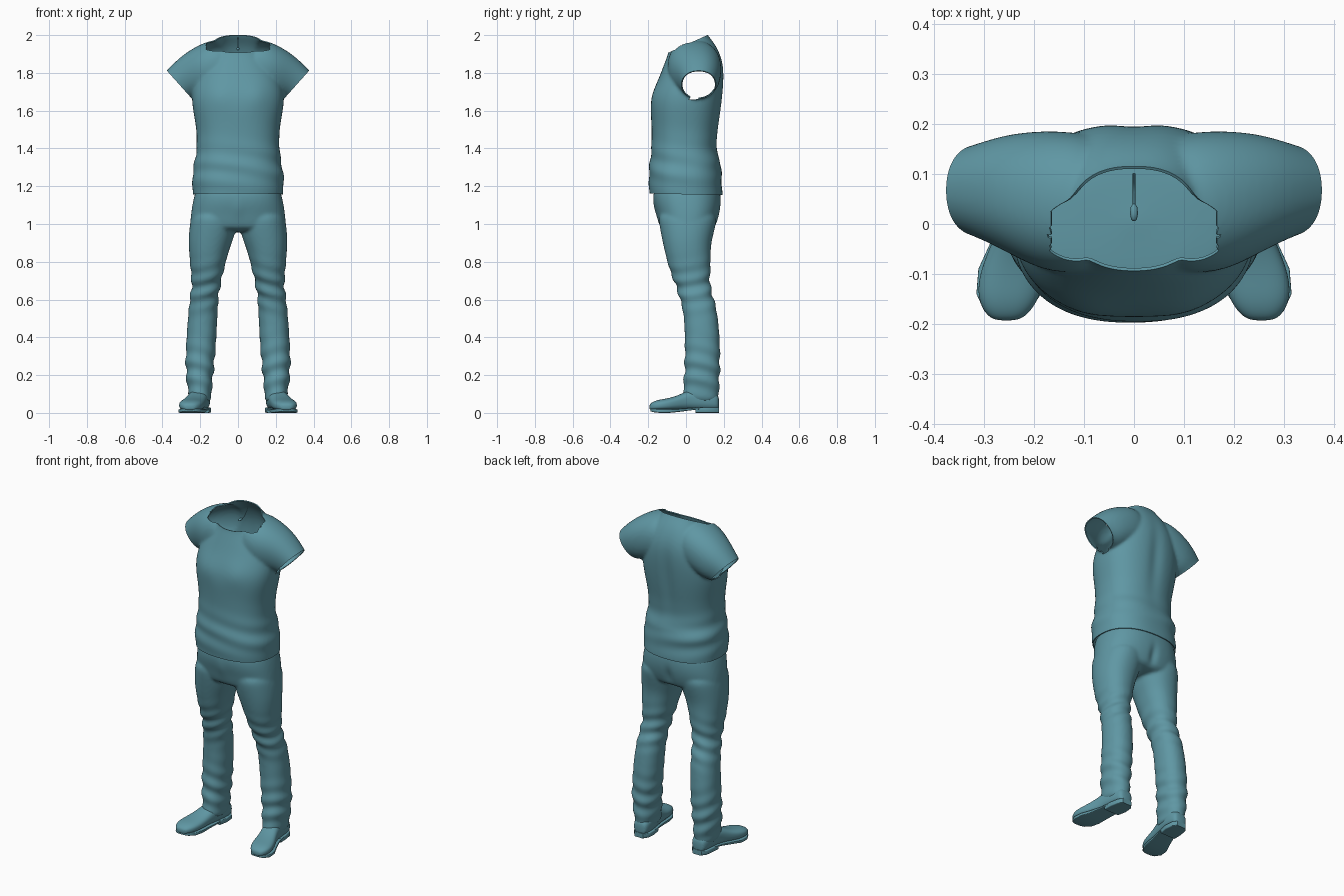
import bpy, bmesh, math
from mathutils import Vector

if "Cube" in bpy.data.objects:
    bpy.data.objects.remove(bpy.data.objects["Cube"])

teal = bpy.data.materials.new("muted teal")
teal.use_nodes = True
COLOR = (0.115, 0.31, 0.37, 1)
teal.diffuse_color = COLOR
teal.node_tree.nodes["Principled BSDF"].inputs["Base Color"].default_value = COLOR


def ring(c, u, v, power=2.0, n=32):
    """Superellipse around c with half axes u and v."""
    def bend(t):
        return math.copysign(abs(t) ** (2 / power), t)
    angles = [2 * math.pi * i / n for i in range(n)]
    return [Vector(c) + Vector(u) * bend(math.cos(a)) + Vector(v) * bend(math.sin(a)) for a in angles]


def loft(bm, rings):
    """Closed tube through a list of rings."""
    rows = [[bm.verts.new(p) for p in r] for r in rings]
    n = len(rows[0])
    faces = [bm.faces.new((a[i], a[(i + 1) % n], b[(i + 1) % n], b[i]))
             for a, b in zip(rows, rows[1:]) for i in range(n)]
    faces += [bm.faces.new(rows[0]), bm.faces.new(rows[-1])]
    bmesh.ops.recalc_face_normals(bm, faces=faces)


def make(name, bm):
    mesh = bpy.data.meshes.new(name)
    bm.to_mesh(mesh)
    bm.free()
    mesh.materials.append(teal)
    obj = bpy.data.objects.new(name, mesh)
    bpy.context.collection.objects.link(obj)
    return obj


def modify(obj, kind, **settings):
    mod = obj.modifiers.new(kind.title(), kind)
    for key, value in settings.items():
        setattr(mod, key, value)


def bake(obj):
    """Apply all modifiers."""
    graph = bpy.context.evaluated_depsgraph_get()
    obj.data = bpy.data.meshes.new_from_object(obj.evaluated_get(graph))
    obj.modifiers.clear()


def fuse(obj):
    """Blend overlapping volumes into one smooth skin."""
    modify(obj, "SUBSURF", levels=2)
    modify(obj, "REMESH", mode="VOXEL", voxel_size=0.009)
    modify(obj, "SMOOTH", factor=0.5, iterations=5)
    bake(obj)


def finish(obj, angle=45):
    bpy.ops.object.select_all(action="DESELECT")
    obj.select_set(True)
    bpy.context.view_layer.objects.active = obj
    bpy.ops.object.shade_smooth_by_angle(angle=math.radians(angle))


def bump(x, center, width):
    return math.exp(-((x - center) / width) ** 2)


def folds(obj, rule):
    """Push vertices along their normals by a rule."""
    mesh = obj.data
    moves = [v.normal * rule(v.co, v.normal) for v in mesh.vertices]
    for v, m in zip(mesh.vertices, moves):
        v.co += m


# Shirt body: front height, back height, half width, front, back
body = [
    (1.08, 1.08, .236, -.19, .19), (1.15, 1.15, .239, -.192, .195), (1.2, 1.2, .243, -.197, .193),
    (1.25, 1.25, .242, -.2, .184), (1.29, 1.29, .24, -.194, .192), (1.33, 1.33, .229, -.192, .186),
    (1.37, 1.37, .222, -.186, .162), (1.47, 1.47, .217, -.181, .167), (1.55, 1.55, .229, -.185, .18),
    (1.62, 1.62, .242, -.189, .19), (1.69, 1.69, .246, -.181, .198), (1.77, 1.77, .23, -.145, .204),
    (1.83, 1.86, .2, -.122, .2), (1.88, 1.95, .15, -.103, .16), (1.91, 2.0, .126, -.092, .113),
    (1.94, 2.03, .122, -.09, .105), (1.98, 2.07, .118, -.088, .1)]
bm = bmesh.new()
loft(bm, [ring((0, (yf + yb) / 2, (zf + zb) / 2), (w, 0, 0), (0, (yb - yf) / 2, (zb - zf) / 2), 2.35)
          for zf, zb, w, yf, yb in body])

# Sleeves: top x, top z, bottom x, bottom z, front, back
sleeve = [(.05, 1.97, .05, 1.72, -.09, .17), (.13, 1.978, .1, 1.7, -.1, .185),
          (.21, 1.948, .16, 1.68, -.095, .188), (.3, 1.892, .215, 1.665, -.052, .18),
          (.378, 1.813, .25, 1.668, -.022, .158), (.41, 1.775, .275, 1.645, -.015, .15),
          (.44, 1.745, .305, 1.615, -.01, .145)]
for s in (1, -1):
    loft(bm, [ring((s * (tx + bx) / 2, (yf + yb) / 2, (tz + bz) / 2),
                   (s * (tx - bx) / 2, 0, (tz - bz) / 2), (0, (yb - yf) / 2, 0), 2.2)
              for tx, tz, bx, bz, yf, yb in sleeve])
shirt = make("shirt", bm)
fuse(shirt)


def shirt_folds(p, n):
    back = max(n.y, 0)
    spine = -.01 * back * bump(p.x, 0, .04) * bump(p.z, 1.65, .2)
    chest = .006 * max(-n.y, 0) * bump(abs(p.x), .1, .06) * bump(p.z, 1.68, .07)
    waist = .004 * math.sin(55 * p.z + 9 * p.x + 8 * p.y) * bump(p.z, 1.3, .1)
    return spine + chest + waist


folds(shirt, shirt_folds)


def open_end(bm, point, normal, region, inside):
    """Split the region along a plane and remove what lies beyond it."""
    point, normal = Vector(point), Vector(normal).normalized()
    faces = [f for f in bm.faces if region(f.calc_center_median())]
    geom = list({g for f in faces for g in (f, *f.edges, *f.verts)})
    bmesh.ops.bisect_plane(bm, geom=geom, plane_co=point, plane_no=normal)
    gone = [f for f in bm.faces
            if inside(f.calc_center_median()) and (f.calc_center_median() - point).dot(normal) > 0]
    bmesh.ops.delete(bm, geom=gone, context="FACES")


# Neck, hem and sleeve openings
bm = bmesh.new()
bm.from_mesh(shirt.data)
neck = lambda p: abs(p.x) < .17 and p.z > 1.86
open_end(bm, (0, .113, 2.0), (0, -.09, .2), neck, neck)
hem = lambda p: p.z < 1.25
open_end(bm, (0, 0, 1.157), (0, -.02, -1), hem, hem)
for s in (1, -1):
    mid, along = Vector((s * .3125, .065, 1.74)), Vector((s * .666, 0, .746))

    def near(p):
        d = p - mid
        return s * p.x > .2 and (d.dot(along) / .11) ** 2 + (d.y / .13) ** 2 < 1.05
    open_end(bm, mid, (s * .746, 0, -.666), lambda p: s * p.x > .2 and p.z > 1.6, near)
bm.to_mesh(shirt.data)
bm.free()
modify(shirt, "SOLIDIFY", thickness=.006, offset=-1)
bake(shirt)
finish(shirt)

# Trousers: hips as height, half width, front, back
hips = [(1.21, .215, -.165, .175), (1.15, .232, -.175, .185), (1.1, .243, -.17, .186),
        (1.05, .25, -.155, .178), (1.0, .255, -.145, .163), (.955, .25, -.125, .14)]
# Legs as height, inner x, outer x, front, back
leg = [(1.08, .01, .24, -.15, .17), (1.0, .003, .256, -.143, .16), (.92, .024, .262, -.127, .138),
       (.865, .047, .26, -.115, .13), (.76, .074, .252, -.09, .131), (.68, .094, .242, -.055, .122),
       (.6, .105, .256, -.031, .15), (.52, .109, .264, -.01, .168), (.39, .114, .274, -.006, .18),
       (.25, .127, .279, -.006, .18), (.15, .137, .27, -.013, .176), (.09, .141, .262, -.018, .174),
       (.05, .143, .256, -.012, .17)]
bm = bmesh.new()
loft(bm, [ring((0, (yf + yb) / 2, z), (w, 0, 0), (0, (yb - yf) / 2, 0), 2.4) for z, w, yf, yb in hips])
for s in (1, -1):
    loft(bm, [ring((s * (xi + xo) / 2, (yf + yb) / 2, z), ((xo - xi) / 2, 0, 0), (0, (yb - yf) / 2, 0), 2.2)
              for z, xi, xo, yf, yb in leg])
trousers = make("trousers", bm)
fuse(trousers)


def trouser_folds(p, n):
    x = abs(p.x)
    knee = .005 * math.sin(75 * p.z + 22 * x - 14 * p.y) * bump(p.z, .66, .1)
    ankle = .005 * math.sin(68 * p.z - 20 * x + 16 * p.y) * bump(p.z, .22, .13)
    seat = -.012 * max(n.y, 0) * bump(x, 0, .025) * bump(p.z, 1.03, .06)
    fly = .004 * max(-n.y, 0) * bump(x, 0, .03) * bump(p.z, 1.08, .05)
    return knee + ankle + seat + fly


folds(trousers, trouser_folds)
finish(trousers, 60)

# Shoes: y, centre x, half width, bottom, top
upper = [(.176, .197, .03, .02, .08), (.16, .197, .048, .012, .11), (.09, .2, .055, .012, .13),
         (.02, .21, .052, .016, .125), (-.04, .228, .058, .014, .092), (-.1, .244, .067, .01, .076),
         (-.15, .252, .062, .01, .069), (-.182, .255, .042, .012, .056), (-.194, .256, .022, .018, .042)]
sole = [(-.187, .256, .025, .008, .022), (-.175, .255, .045, .004, .022), (-.14, .251, .065, 0, .02),
        (-.09, .243, .069, 0, .02), (-.04, .229, .06, .005, .022), (.03, .21, .053, .014, .026),
        (.09, .2, .054, .02, .03)]
heel = [(.05, .205, .052, 0, .03), (.1, .199, .056, 0, .03), (.15, .197, .05, 0, .03), (.176, .197, .03, 0, .03)]


def lengthwise(bm, rows, s, power):
    loft(bm, [ring((s * x, y, (zb + zt) / 2), (w, 0, 0), (0, 0, (zt - zb) / 2), power)
              for y, x, w, zb, zt in rows])


for s, side in ((1, "left"), (-1, "right")):
    bm = bmesh.new()
    lengthwise(bm, upper, s, 2.5)
    shoe = make(side + "_shoe", bm)
    modify(shoe, "SUBSURF", levels=2)
    bake(shoe)
    finish(shoe, 60)
    for part, rows in (("sole", sole), ("heel", heel)):
        bm = bmesh.new()
        lengthwise(bm, rows, s, 8)
        finish(make(side + "_" + part, bm), 35)

# Small cord and pull inside the back of the collar
bm = bmesh.new()
cord = [(.1, 1.985), (.085, 1.955), (.06, 1.93), (.035, 1.925)]
loft(bm, [ring((0, y, z), (.003, 0, 0), (0, .002, .002), n=8) for y, z in cord])
bead = [(.04, .003), (.033, .007), (.02, .008), (.01, .006), (.006, .002)]
loft(bm, [ring((0, y, 1.927), (r, 0, 0), (0, 0, r), n=12) for y, r in bead])
finish(make("collar_cord", bm), 60)
